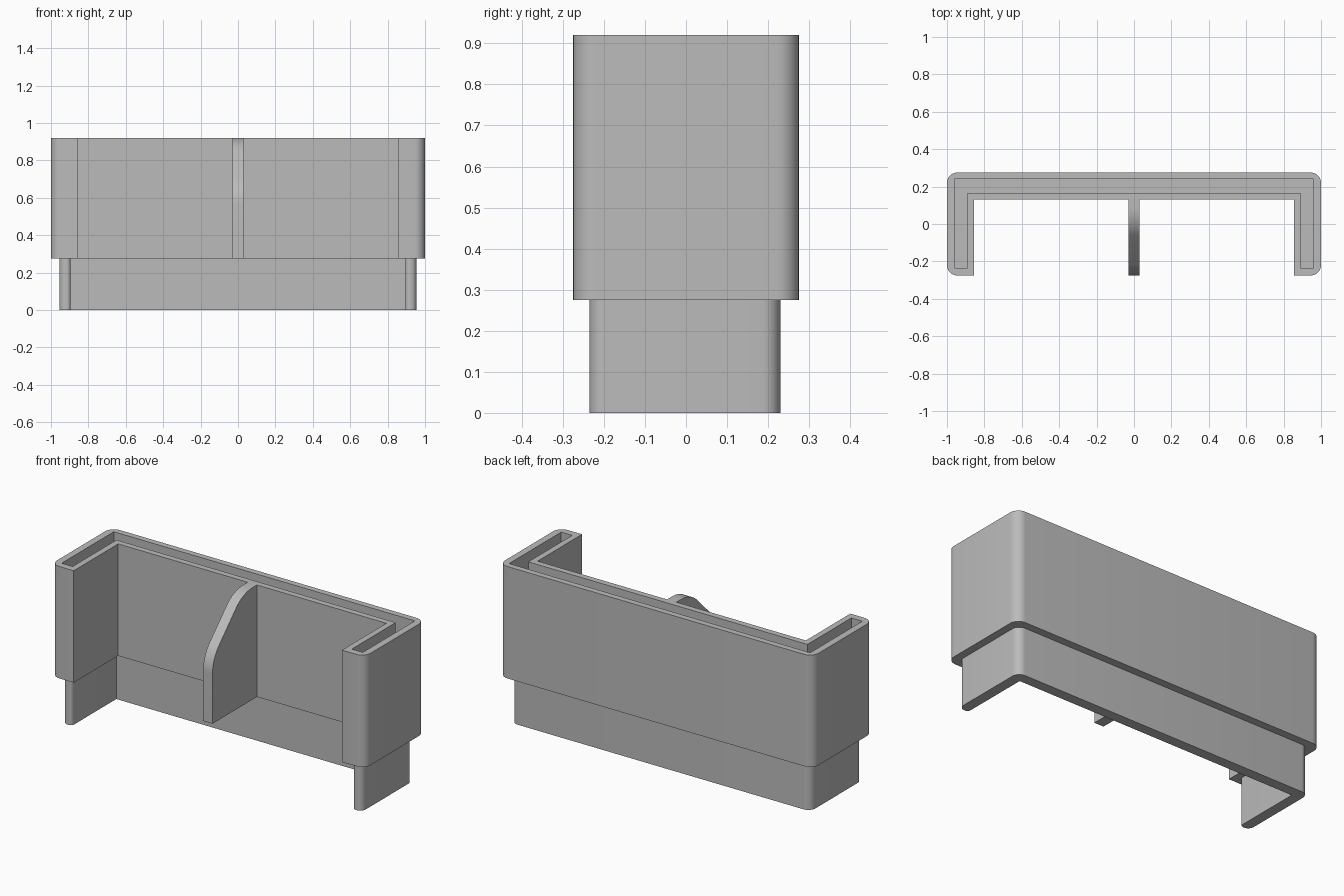
import bpy
import bmesh
import math
from mathutils import Vector

cube = bpy.data.objects.get("Cube")
if cube:
    bpy.data.objects.remove(cube, do_unlink=True)

grey = bpy.data.materials.new("plain grey")
grey.use_nodes = True
grey.diffuse_color = (0.5, 0.5, 0.5, 1)
grey.node_tree.nodes["Principled BSDF"].inputs["Base Color"].default_value = (0.5, 0.5, 0.5, 1)

STEP, TOP = 0.275, 0.92


def rounded(corners, segments=8):
    """Outline of 2D points, each corner (a, b, radius) replaced by an arc."""
    points = []
    for i, (a, b, radius) in enumerate(corners):
        p = Vector((a, b))
        if radius == 0:
            points.append(p)
            continue
        u = (Vector(corners[i - 1][:2]) - p).normalized()
        v = (Vector(corners[(i + 1) % len(corners)][:2]) - p).normalized()
        half = u.angle(v) / 2
        centre = p + (u + v).normalized() * radius / math.sin(half)
        start = p + u * radius / math.tan(half) - centre
        end = p + v * radius / math.tan(half) - centre
        sweep = math.pi - 2 * half
        for k in range(segments + 1):
            t = k / segments
            points.append(centre + (start * math.sin((1 - t) * sweep)
                                    + end * math.sin(t * sweep)) / math.sin(sweep))
    return points


def u_shape(outer, inner, front, back, inner_back, r_back=0, r_front=0, r_inner=0):
    """Plan of a three-sided wall, open towards the front."""
    right = [(outer, back, r_back), (outer, front, r_front),
             (inner, front, r_inner), (inner, inner_back, 0)]
    left = [(-x, y, r) for x, y, r in reversed(right)]
    return rounded(right + left)


def ring(bm, points, z):
    verts = [bm.verts.new((p.x, p.y, z)) for p in points]
    edges = [bm.edges.new((verts[i - 1], verts[i])) for i in range(len(verts))]
    return verts, edges


def bridge(bm, low, high):
    for i in range(len(low)):
        bm.faces.new((low[i - 1], low[i], high[i], high[i - 1]))


def finish(bm, name):
    bmesh.ops.recalc_face_normals(bm, faces=bm.faces[:])
    mesh = bpy.data.meshes.new(name)
    bm.to_mesh(mesh)
    bm.free()
    mesh.materials.append(grey)
    obj = bpy.data.objects.new(name, mesh)
    bpy.context.collection.objects.link(obj)
    bpy.ops.object.select_all(action="DESELECT")
    obj.select_set(True)
    bpy.context.view_layer.objects.active = obj
    bpy.ops.object.shade_smooth_by_angle(angle=math.radians(30))
    return obj


def prism(name, points, z0, z1):
    bm = bmesh.new()
    low, _ = ring(bm, points, z0)
    high, _ = ring(bm, points, z1)
    bridge(bm, low, high)
    bm.faces.new(low)
    bm.faces.new(high)
    return finish(bm, name)


# Main wall with a socket groove sunk into its top
bm = bmesh.new()
plan = u_shape(1.0, 0.855, -0.275, 0.275, 0.13, r_back=0.055, r_front=0.055)
groove = u_shape(0.96, 0.89, -0.235, 0.24, 0.165)
low, _ = ring(bm, plan, STEP)
high, rim = ring(bm, plan, TOP)
floor, _ = ring(bm, groove, TOP - 0.29)
lip, lip_edges = ring(bm, groove, TOP)
bridge(bm, low, high)
bridge(bm, floor, lip)
bm.faces.new(low)
bm.faces.new(floor)
bmesh.ops.triangle_fill(bm, edges=rim + lip_edges, use_beauty=True)
finish(bm, "main_wall")

# Tongue below, which fits the groove of another piece
prism("lower_tongue",
      u_shape(0.955, 0.895, -0.235, 0.23, 0.17,
              r_back=0.045, r_front=0.035, r_inner=0.02), 0, STEP)

# Central rib with a sloped, softened front edge
profile = rounded([(0.135, STEP, 0), (-0.275, STEP, 0), (-0.275, 0.645, 0.2),
                   (0.0, TOP, 0.21), (0.135, TOP, 0)])
rib = prism("centre_rib", profile, -0.03, 0.03)
# Stand the profile up: its plane becomes YZ and its thickness runs along X
for v in rib.data.vertices:
    y, z, x = v.co
    v.co = (x, y, z)
